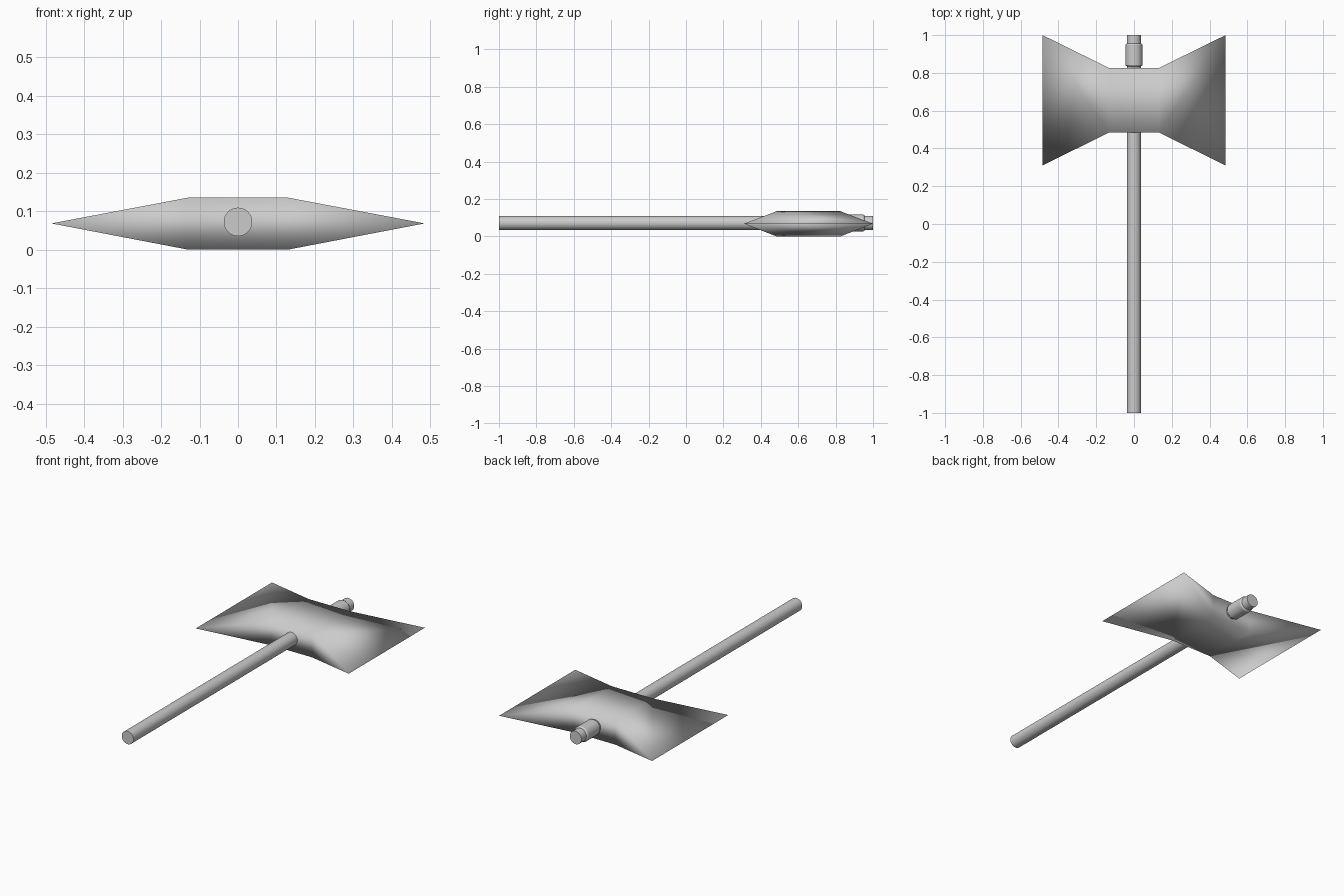
import bpy, bmesh, math

default = bpy.data.objects.get("Cube")
if default:
    bpy.data.objects.remove(default, do_unlink=True)

# Single grey finish
grey = bpy.data.materials.new("plain grey")
grey.use_nodes = True
colour = (0.6, 0.6, 0.6, 1)
grey.diffuse_color = colour
grey.node_tree.nodes["Principled BSDF"].inputs["Base Color"].default_value = colour

AXIS_Z = 0.072


def finish(bm, name):
    bmesh.ops.recalc_face_normals(bm, faces=bm.faces)
    mesh = bpy.data.meshes.new(name)
    bm.to_mesh(mesh)
    bm.free()
    mesh.materials.append(grey)
    obj = bpy.data.objects.new(name, mesh)
    bpy.context.collection.objects.link(obj)
    return obj


def rod(name, radius, y0, y1, bevel=0.0):
    """Round bar lying along y, with optional rounded rims."""
    bpy.ops.mesh.primitive_cylinder_add(
        vertices=32, radius=radius, depth=y1 - y0,
        location=(0, (y0 + y1) / 2, AXIS_Z), rotation=(math.pi / 2, 0, 0))
    obj = bpy.context.object
    obj.name = name
    obj.data.materials.append(grey)
    if bevel:
        mod = obj.modifiers.new("rounded rims", "BEVEL")
        mod.width, mod.segments = bevel, 2
    bpy.ops.object.shade_smooth_by_angle(angle=math.radians(50))
    return obj


# Double-bladed head: a central block whose sides flare out to two sharp edges
bm = bmesh.new()
block = [[bm.verts.new((x, y, z)) for y, z in
          ((0.485, 0.0), (0.825, 0.0), (0.825, 0.135), (0.485, 0.135))]
         for x in (-0.13, 0.13)]
for i in range(4):
    j = (i + 1) % 4
    bm.faces.new((block[0][i], block[0][j], block[1][j], block[1][i]))
for side, ring in zip((-1, 1), block):
    front, back = (bm.verts.new((side * 0.485, y, 0.068)) for y in (0.31, 1.0))
    bm.faces.new((ring[0], ring[1], back, front))
    bm.faces.new((ring[3], ring[2], back, front))
    bm.faces.new((ring[0], ring[3], front))
    bm.faces.new((ring[1], ring[2], back))
for face in bm.faces:
    face.smooth = True
finish(bm, "axe_head")

# Handle through the head, and the collar that holds it behind
rod("handle", 0.037, -1.0, 1.0)
rod("collar", 0.045, 0.835, 0.955, bevel=0.008)
